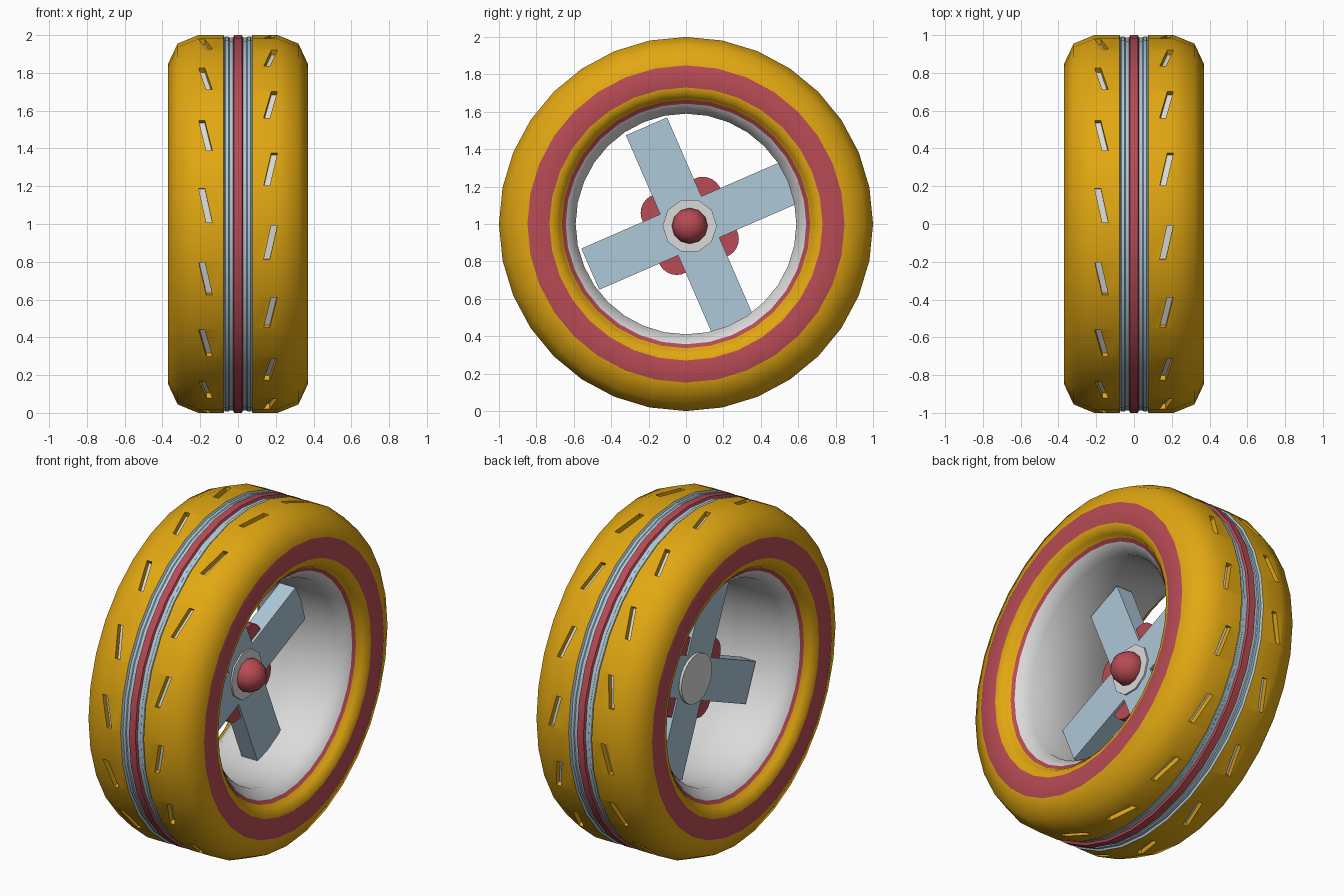
import bpy, bmesh, math
from mathutils import Matrix, Vector

if "Cube" in bpy.data.objects:
    bpy.data.objects.remove(bpy.data.objects["Cube"])


def mat(name, rgb):
    m = bpy.data.materials.new(name)
    m.diffuse_color = (*rgb, 1)
    m.use_nodes = True
    m.node_tree.nodes["Principled BSDF"].inputs["Base Color"].default_value = m.diffuse_color
    return m


YELLOW, RED, BLUE, GREY = range(4)
mats = [mat("amber_yellow", (0.76, 0.39, 0.006)), mat("dusty_red", (0.48, 0.07, 0.09)),
        mat("pale_blue", (0.42, 0.58, 0.68)), mat("light_grey", (0.70, 0.70, 0.70))]
CENTRE = Vector((0, 0, 1))
HUB = Vector((0, 0.02, 0.99))


def make(name, bm, mats_used, smooth=None):
    bmesh.ops.recalc_face_normals(bm, faces=bm.faces)
    me = bpy.data.meshes.new(name)
    bm.to_mesh(me)
    bm.free()
    ob = bpy.data.objects.new(name, me)
    bpy.context.collection.objects.link(ob)
    for m in mats_used:
        me.materials.append(m)
    if smooth:
        smooth_by_angle(ob, smooth)
    return ob


def select(ob):
    bpy.ops.object.select_all(action='DESELECT')
    ob.select_set(True)
    bpy.context.view_layer.objects.active = ob


def smooth_by_angle(ob, deg):
    select(ob)
    bpy.ops.object.shade_smooth_by_angle(angle=math.radians(deg))


def disc(name, x0, x1, radius, sides, centre, colour):
    """Cylinder along x."""
    bm = bmesh.new()
    bmesh.ops.create_cone(bm, cap_ends=True, segments=sides, radius1=radius, radius2=radius,
                          depth=x1 - x0,
                          matrix=Matrix.Translation(centre + Vector(((x0 + x1) / 2, 0, 0)))
                          @ Matrix.Rotation(math.pi / 2, 4, 'Y'))
    return make(name, bm, [mats[colour]], 40)


# tyre and rim: half profile (x, radius, colour of the strip to the next point)
half = [(0.021, 1.0, RED), (0.026, 0.987, BLUE), (0.046, 0.987, BLUE), (0.05, 0.992, BLUE),
        (0.066, 0.992, BLUE), (0.07, 0.986, BLUE), (0.076, 1.0, YELLOW), (0.21, 1.0, YELLOW),
        (0.32, 0.955, YELLOW), (0.37, 0.848, RED), (0.37, 0.73, YELLOW), (0.36, 0.70, YELLOW),
        (0.34, 0.678, YELLOW), (0.315, 0.664, RED), (0.305, 0.643, GREY), (0.24, 0.59, GREY)]
right = [(x, r) for x, r, c in half]
profile = right + [(-x, r) for x, r in reversed(right)]
cols = [c for x, r, c in half]
strip = cols + list(reversed(cols[:-1])) + [RED]
SIDES = 32
bm = bmesh.new()
rings = []
for k in range(SIDES):
    a = 2 * math.pi * k / SIDES
    rings.append([bm.verts.new((x, -r * math.cos(a), 1 + r * math.sin(a))) for x, r in profile])
n = len(profile)
for k in range(SIDES):
    A, B = rings[k], rings[(k + 1) % SIDES]
    for i in range(n):
        j = (i + 1) % n
        f = bm.faces.new((A[i], A[j], B[j], B[i]))
        f.material_index = strip[i]
tyre = make("tyre_and_rim", bm, mats)

# slanted tread slots, one per second facet on each side, with grey floors
bm = bmesh.new()
for side in (-1, 1):
    for k in range(16):
        a = math.radians(22.5 * k - side * 5.625)
        out = Vector((0, -math.cos(a), math.sin(a)))
        up = Vector((0, math.sin(a), math.cos(a)))
        v = {}
        for d in (0.965, 1.03):
            for t in (-1, 1):
                for w in (-1, 1):
                    x = side * (0.172 + t * 0.02) + w * 0.016
                    v[d, t, w] = bm.verts.new(CENTRE + out * d + up * (t * 0.09) + Vector((x, 0, 0)))
        loop = [(-1, -1), (-1, 1), (1, 1), (1, -1)]
        bm.faces.new([v[(0.965, *p)] for p in loop]).material_index = GREY
        bm.faces.new([v[(1.03, *p)] for p in reversed(loop)])
        for p, q in zip(loop, loop[1:] + loop[:1]):
            bm.faces.new((v[(0.965, *p)], v[(1.03, *p)], v[(1.03, *q)], v[(0.965, *q)]))
cutter = make("slot_cutter", bm, mats)
cutter.hide_render = True
mod = tyre.modifiers.new("slots", 'BOOLEAN')
mod.operation = 'DIFFERENCE'
mod.solver = 'EXACT'
mod.object = cutter
select(tyre)
bpy.ops.object.modifier_apply(modifier=mod.name)
bpy.data.objects.remove(cutter)
smooth_by_angle(tyre, 44)

# four spokes as box arms, and red discs between them
for k in range(4):
    a = math.radians(23.5 + 90 * k)
    bm = bmesh.new()
    bmesh.ops.create_cube(bm, size=1, matrix=Matrix.Translation(HUB) @ Matrix.Rotation(a, 4, 'X')
                          @ Matrix.Translation((-0.017, 0.3275, 0))
                          @ Matrix.Diagonal((0.105, 0.505, 0.24, 1)))
    make(f"spoke_{k + 1}", bm, [mats[BLUE]])
    b = a + math.radians(43)
    disc(f"hub_lobe_{k + 1}", -0.06, 0.02, 0.102, 24,
         HUB + Vector((0, math.cos(b), math.sin(b))) * 0.175, RED)

# hub: round back plate, faceted front plate, red cap
disc("hub_back", -0.085, 0.0, 0.145, 24, HUB, GREY)
disc("hub_front", 0.0, 0.045, 0.145, 10, HUB, GREY)
bm = bmesh.new()
bmesh.ops.create_uvsphere(bm, u_segments=12, v_segments=8, radius=0.096,
                          matrix=Matrix.Translation(HUB + Vector((0.06, 0, 0)))
                          @ Matrix.Rotation(math.pi / 2, 4, 'Y'))
make("hub_cap", bm, [mats[RED]], 40)
